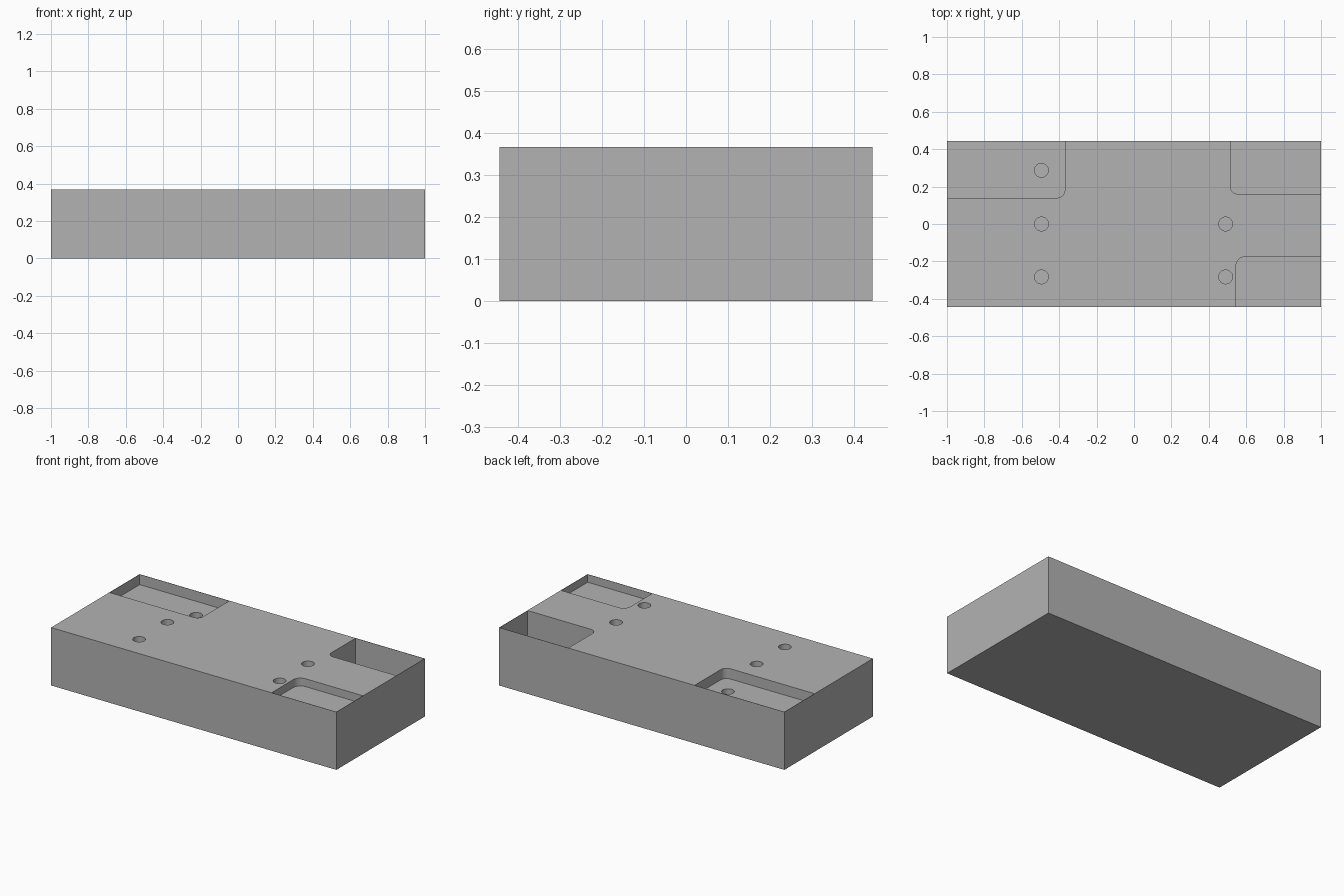
import bpy
from math import cos, sin, pi

cube = bpy.data.objects.get("Cube")
if cube:
    bpy.data.objects.remove(cube, do_unlink=True)

HALF_X, HALF_Y, HEIGHT = 1.0, 0.443, 0.367
SKIN = 0.002  # thin outer walls left around the corner pockets

grey = bpy.data.materials.new("plain_grey")
colour = (0.45, 0.45, 0.45, 1)
grey.diffuse_color = colour
grey.use_nodes = True
grey.node_tree.nodes["Principled BSDF"].inputs["Base Color"].default_value = colour


def prism(name, outline, z0, z1):
    """Extrude a counter-clockwise outline between two heights."""
    n = len(outline)
    verts = [(x, y, z) for z in (z0, z1) for x, y in outline]
    faces = [tuple(reversed(range(n))), tuple(range(n, 2 * n))]
    faces += [(i, (i + 1) % n, n + (i + 1) % n, n + i) for i in range(n)]
    mesh = bpy.data.meshes.new(name)
    mesh.from_pydata(verts, [], faces)
    mesh.materials.append(grey)
    obj = bpy.data.objects.new(name, mesh)
    bpy.context.collection.objects.link(obj)
    return obj


def cut(name, outline, depth):
    """Sink an outline into the top of the block."""
    cutter = prism(name, outline, HEIGHT - depth, HEIGHT + 0.1)
    cutter.hide_render = True
    mod = block.modifiers.new(name, "BOOLEAN")
    mod.operation, mod.solver, mod.object = "DIFFERENCE", "EXACT", cutter
    bpy.context.view_layer.objects.active = block
    bpy.ops.object.modifier_apply(modifier=mod.name)
    bpy.data.objects.remove(cutter, do_unlink=True)


def pocket_outline(sx, sy, x, y, r):
    """Corner pocket in quadrant (sx, sy) with one rounded inner corner."""
    ox, oy = HALF_X - SKIN, HALF_Y - SKIN
    pts = [(ox, y), (ox, oy), (x, oy)]
    for i in range(9):
        a = pi + i * pi / 16
        pts.append((x + r + r * cos(a), y + r + r * sin(a)))
    pts = [(sx * px, sy * py) for px, py in pts]
    return pts if sx * sy > 0 else pts[::-1]


# Main block
block = prism("block", [(-HALF_X, -HALF_Y), (HALF_X, -HALF_Y),
                        (HALF_X, HALF_Y), (-HALF_X, HALF_Y)], 0, HEIGHT)

# Corner pockets: shallow back right, deep back left, shallow front left
cut("back_right_pocket", pocket_outline(-1, 1, 0.37, 0.14, 0.04), 0.065)
cut("back_left_pocket", pocket_outline(1, 1, 0.515, 0.16, 0.04), 0.2)
cut("front_left_pocket", pocket_outline(1, -1, 0.545, 0.175, 0.05), 0.05)

# Blind screw holes
for x, y in [(-0.495, 0.287), (-0.495, 0), (-0.495, -0.283), (0.49, 0), (0.49, -0.283)]:
    ring = [(x + 0.037 * cos(i * pi / 16), y + 0.037 * sin(i * pi / 16)) for i in range(32)]
    cut("screw_hole", ring, 0.2)

# Smooth the round walls, keep edges sharp
bpy.ops.object.select_all(action="DESELECT")
block.select_set(True)
bpy.context.view_layer.objects.active = block
bpy.ops.object.shade_smooth_by_angle(angle=pi / 6)
